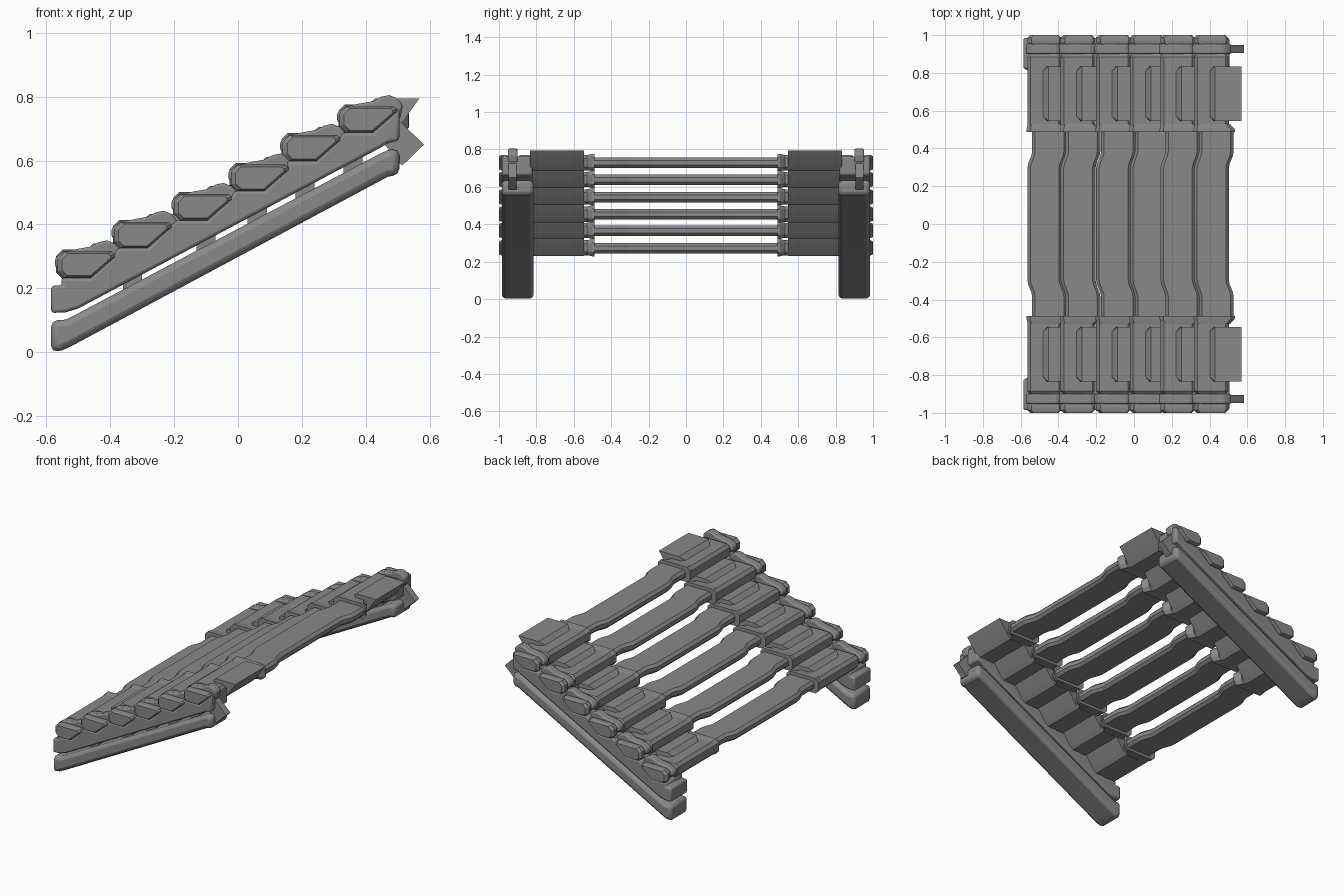
import bpy
import bmesh

cube = bpy.data.objects.get("Cube")
if cube:
    bpy.data.objects.remove(cube, do_unlink=True)

GREY = (0.25, 0.25, 0.25, 1.0)
mat = bpy.data.materials.new("stone grey")
mat.use_nodes = True
mat.diffuse_color = GREY
mat.node_tree.nodes["Principled BSDF"].inputs["Base Color"].default_value = GREY
parts = []


def loft(name, rings, bevel=0, mirror=True):
    """Join equal-length rings of points into a closed solid."""
    bm = bmesh.new()
    loops = [[bm.verts.new(p) for p in ring] for ring in rings]
    n = len(loops[0])
    for a, b in zip(loops, loops[1:]):
        for i in range(n):
            j = (i + 1) % n
            bm.faces.new((a[i], a[j], b[j], b[i]))
    bm.faces.new(loops[0])
    bm.faces.new(loops[-1])
    bmesh.ops.recalc_face_normals(bm, faces=bm.faces)
    mesh = bpy.data.meshes.new(name)
    bm.to_mesh(mesh)
    bm.free()
    mesh.materials.append(mat)
    ob = bpy.data.objects.new(name, mesh)
    bpy.context.collection.objects.link(ob)
    if bevel:
        mod = ob.modifiers.new("edge", 'BEVEL')
        mod.width = bevel
        mod.segments = 2
        mod.limit_method = 'ANGLE'
        mod.angle_limit = 0.9
    if mirror:
        mod = ob.modifiers.new("other_side", 'MIRROR')
        mod.use_axis = (False, True, False)
    parts.append(ob)
    return ob


def prism(name, profile, y0, y1, bevel=0):
    """Extrude an XZ profile along y, mirrored to the other side."""
    return loft(name, [[(x, y, z) for x, z in profile] for y in (y0, y1)], bevel)


def section(y, x0, x1, z0, z1, c):
    """Rectangle with chamfered corners, standing across y."""
    return [(x, y, z) for x, z in (
        (x0 + c, z0), (x1 - c, z0), (x1, z0 + c), (x1, z1 - c),
        (x1 - c, z1), (x0 + c, z1), (x0, z1 - c), (x0, z0 + c))]


STEPS = [(-0.565, 0.315), (-0.388, 0.408), (-0.20, 0.495),
         (-0.022, 0.587), (0.14, 0.68), (0.318, 0.77)]
THICK = 0.082

# Lower side rails
prism("lower_rail", [
    (-0.585, 0.0), (-0.55, 0.006), (-0.52, 0.02), (0.47, 0.55), (0.505, 0.555),
    (0.505, 0.637), (0.47, 0.633), (0.445, 0.622), (-0.50, 0.122),
    (-0.54, 0.102), (-0.585, 0.1)], 0.815, 0.985, 0.02)

# Upper side rails with a stepped top
saw = []
for x, t in STEPS:
    saw += [(x + 0.01, t - THICK), (x + 0.105, t - THICK), (x + 0.178, t - 0.01)]
prism("upper_rail", [
    (-0.585, 0.208), (-0.585, 0.123), (-0.54, 0.125), (-0.50, 0.137),
    (0.445, 0.64), (0.47, 0.655), (0.505, 0.663), (0.505, 0.765)]
    + saw[-2::-1] + [(-0.55, 0.21)], 0.82, 0.985, 0.012)

# Spacers bridging the gap between the rails
for x in (-0.33, -0.1, 0.06, 0.21, 0.36):
    z = 0.13 + 0.53 * (x + 0.5)
    prism("rail_spacer", [(x - 0.03, z - 0.03), (x + 0.03, z),
                          (x + 0.03, z + 0.03), (x - 0.03, z)], 0.86, 0.94)

for x, t in STEPS:
    b = t - THICK
    # Thick block, narrower neck and outer lobe at each end of the step
    loft("step_block", [section(0.52, x, x + 0.185, b, t, 0.018),
                        section(0.885, x, x + 0.185, b, t, 0.018),
                        section(0.9, x + 0.012, x + 0.175, b + 0.01, t - 0.012, 0.018)])
    loft("step_neck", [section(y, x + 0.012, x + 0.175, b + 0.01, t - 0.015, 0.015)
                       for y in (0.895, 0.96)])
    lobe = [(0.0, 0.02), (0.02, 0.0), (0.105, 0.0), (0.18, 0.065),
            (0.18, 0.074), (0.17, THICK), (0.022, THICK), (0.0, 0.06)]
    rings = []
    for y, s in ((0.95, 0.9), (0.962, 1.0), (0.986, 1.0), (1.0, 0.84)):
        rings.append([(x + 0.09 + (u - 0.09) * s, y,
                       b + 0.041 + (v - 0.041) * s) for u, v in lobe])
    loft("step_end", rings)

    # Peg lying in the groove of the step end
    prism("peg", [(x + u, t + v) for u, v in (
        (-0.008, -0.05), (-0.008, -0.02), (0.02, 0.0), (0.06, 0.008), (0.105, 0.016),
        (0.13, 0.03), (0.155, 0.035), (0.178, 0.026), (0.198, 0.005),
        (0.19, -0.04))], 0.9, 0.952, 0.008)

    # Collar where the block meets the thin board
    loft("collar", [section(0.488, x - 0.004, x + 0.217, b - 0.004, t + 0.006, 0.02),
                    section(0.502, x - 0.004, x + 0.215, b - 0.004, t + 0.006, 0.02),
                    section(0.53, x + 0.003, x + 0.19, b + 0.003, t, 0.02)])

    # Wedge plate rising behind the step
    wedge = [(0.078, -0.005), (0.112, 0.025), (0.25, 0.025),
             (0.19, -0.06), (0.165, -0.085), (0.08, -0.085)]
    rings = []
    for y, inset in ((0.545, 1), (0.835, -1)):
        ring = [(x + u, y, t + v) for u, v in wedge]
        ring[0] = (x + wedge[0][0], y + 0.03 * inset, t + wedge[0][1])
        rings.append(ring)
    loft("wedge_plate", rings)

    # Thin board, bowed forward in the middle
    half = [(0.5, 0.026), (0.385, 0.026), (0.36, 0.021), (0.32, 0.005), (0.295, 0.0)]
    path = half + [(-y, d) for y, d in reversed(half)]
    loft("board", [section(y, x + d, x + d + 0.184, t - 0.07, t - 0.014, 0.016)
                   for y, d in path], mirror=False)

# Pointed stops at the top end of the rails
prism("end_stop", [(0.46, 0.65), (0.505, 0.725), (0.582, 0.65),
                   (0.515, 0.585), (0.495, 0.6)], 0.905, 0.948)

# Smooth shading with sharp creases kept
bpy.ops.object.select_all(action='DESELECT')
for ob in parts:
    ob.select_set(True)
bpy.context.view_layer.objects.active = parts[0]
bpy.ops.object.shade_smooth_by_angle(angle=0.5)
